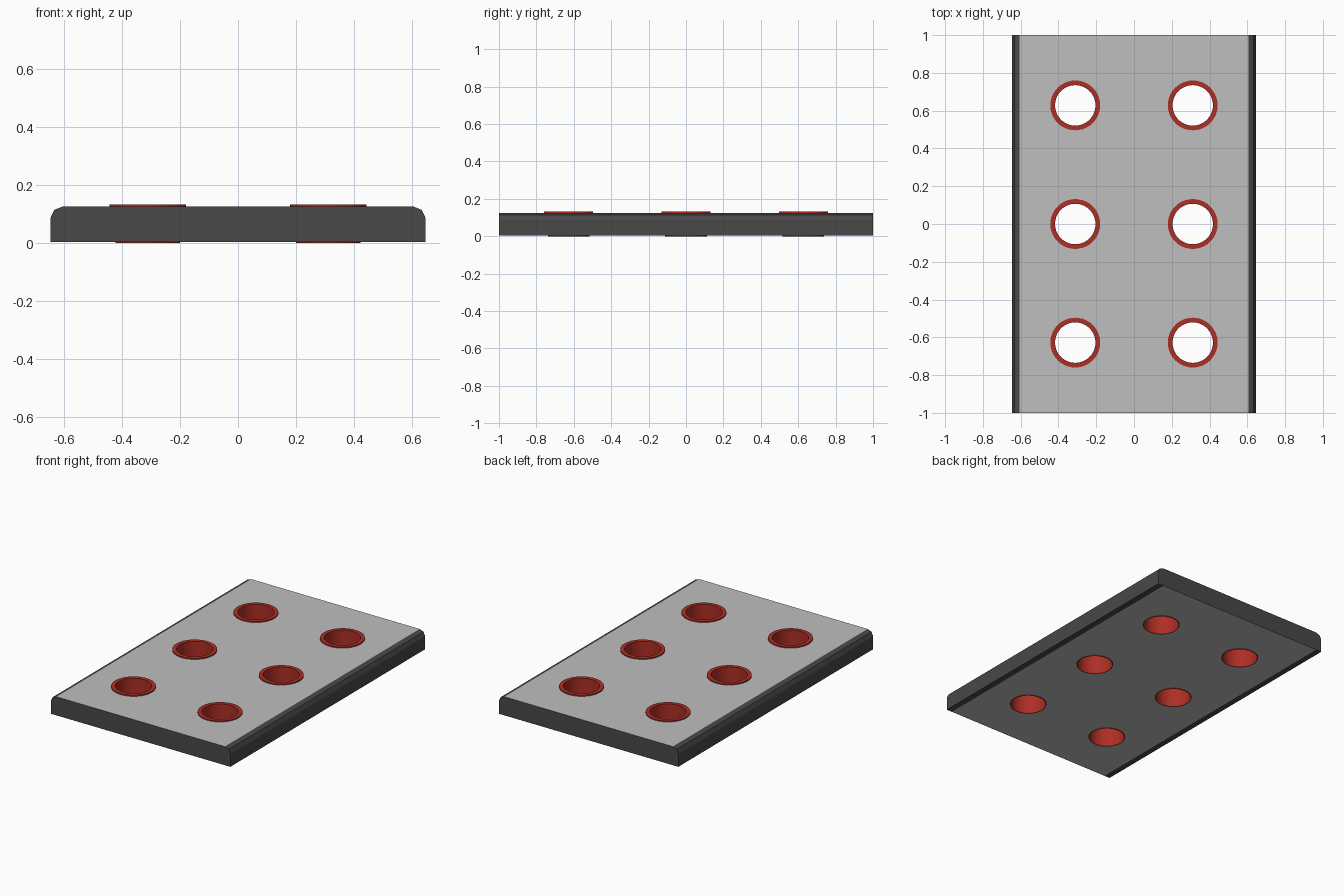
import bpy, bmesh, math

if "Cube" in bpy.data.objects:
    bpy.data.objects.remove(bpy.data.objects["Cube"])

HALF_X, HALF_Y, EDGE = 0.645, 1.0, 0.605
BOTTOM, TOP = 0.004, 0.125
HOLES = [(x, y) for x in (-0.311, 0.311) for y in (-0.628, 0, 0.628)]


def material(name, color):
    m = bpy.data.materials.new(name)
    m.diffuse_color = (*color, 1)
    m.use_nodes = True
    m.node_tree.nodes["Principled BSDF"].inputs["Base Color"].default_value = m.diffuse_color
    return m


dark = material("dark grey", (0.065, 0.065, 0.065))
light = material("light grey", (0.52, 0.52, 0.52))
red = material("red", (0.42, 0.028, 0.018))


def make_object(name, bm, mats):
    bmesh.ops.recalc_face_normals(bm, faces=bm.faces[:])
    mesh = bpy.data.meshes.new(name)
    bm.to_mesh(mesh)
    bm.free()
    for m in mats:
        mesh.materials.append(m)
    ob = bpy.data.objects.new(name, mesh)
    bpy.context.collection.objects.link(ob)
    return ob


def lathe(bm, profile, x, y, n=40):
    """Spin a closed (radius, z) outline around a vertical axis."""
    rings = [[bm.verts.new((x + r * math.cos(2 * math.pi * i / n),
                            y + r * math.sin(2 * math.pi * i / n), z))
              for i in range(n)] for r, z in profile]
    for a, b in zip(rings, rings[1:] + rings[:1]):
        for i in range(n):
            j = (i + 1) % n
            bm.faces.new((a[i], a[j], b[j], b[i]))


# Plate: rounded-shoulder profile extruded along y
half = [(EDGE, BOTTOM), (HALF_X, BOTTOM), (HALF_X, 0.088),
        (0.633, 0.114), (EDGE, TOP)]
outline = half + [(-x, z) for x, z in reversed(half)]
bm = bmesh.new()
cap = bm.faces.new([bm.verts.new((x, -HALF_Y, z)) for x, z in outline])
ext = bmesh.ops.extrude_face_region(bm, geom=[cap])
bmesh.ops.translate(bm, vec=(0, 2 * HALF_Y, 0),
                    verts=[v for v in ext["geom"] if isinstance(v, bmesh.types.BMVert)])
bmesh.ops.recalc_face_normals(bm, faces=bm.faces[:])
# Light panels: the wide top and bottom faces
for f in bm.faces:
    if abs(f.normal.z) > 0.99 and abs(f.calc_center_median().x) < 0.1:
        f.material_index = 1
plate = make_object("plate", bm, [dark, light])

# Hole cutters
bm = bmesh.new()
for x, y in HOLES:
    ret = bmesh.ops.create_cone(bm, cap_ends=True, segments=40,
                                radius1=0.110, radius2=0.110, depth=0.5)
    bmesh.ops.translate(bm, vec=(x, y, 0), verts=ret["verts"])
cutter = make_object("hole_cutter", bm, [dark])
cutter.hide_render = True
cutter.hide_set(True)
mod = plate.modifiers.new("holes", 'BOOLEAN')
mod.operation = 'DIFFERENCE'
mod.solver = 'EXACT'
mod.object = cutter

# Flanged sleeves lining each hole
for k, (x, y) in enumerate(HOLES):
    bm = bmesh.new()
    lathe(bm, [(0.107, 0), (0.111, 0), (0.111, TOP - 0.001), (0.132, TOP - 0.001),
               (0.132, 0.132), (0.107, 0.132)], x, y)
    sleeve = make_object(f"sleeve_{k + 1}", bm, [red])
    bpy.ops.object.select_all(action='DESELECT')
    sleeve.select_set(True)
    bpy.context.view_layer.objects.active = sleeve
    bpy.ops.object.shade_smooth_by_angle(angle=math.radians(30))
